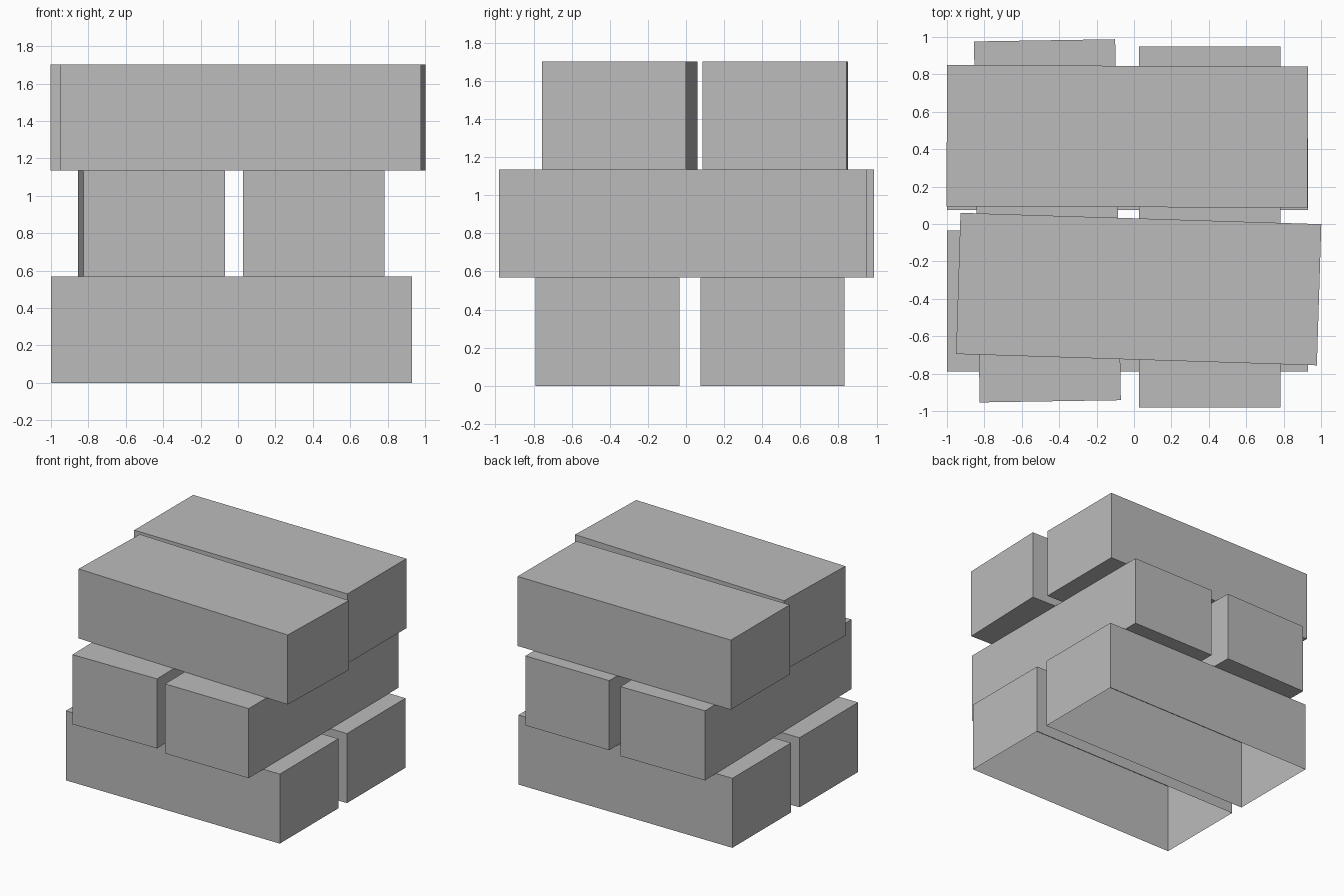
import bpy, bmesh, math
from mathutils import Matrix

cube = bpy.data.objects.get("Cube")
if cube:
    bpy.data.objects.remove(cube, do_unlink=True)

# Plain grey material
grey = bpy.data.materials.new("plain grey")
grey.use_nodes = True
grey.diffuse_color = (0.5, 0.5, 0.5, 1)
grey.node_tree.nodes["Principled BSDF"].inputs["Base Color"].default_value = (0.5, 0.5, 0.5, 1)

LENGTH, WIDTH, HEIGHT = 1.93, 0.755, 0.567


def block(name, x, y, layer, angle, open_bottom=False):
    """One long block, turned about z and resting on the given layer."""
    bm = bmesh.new()
    bmesh.ops.create_cube(bm, size=1, matrix=Matrix.Diagonal((LENGTH, WIDTH, HEIGHT, 1)))
    if open_bottom:
        bm.normal_update()
        under = [f for f in bm.faces if f.normal.z < -0.5]
        bmesh.ops.delete(bm, geom=under, context='FACES_ONLY')
    mesh = bpy.data.meshes.new(name)
    bm.to_mesh(mesh)
    bm.free()
    mesh.materials.append(grey)
    ob = bpy.data.objects.new(name, mesh)
    ob.location = (x, y, (layer + 0.5) * HEIGHT)
    ob.rotation_euler.z = math.radians(angle)
    bpy.context.collection.objects.link(ob)


# Bottom layer, hollow underneath
block("bottom_front_block", -0.035, -0.412, 0, 0, True)
block("bottom_back_block", -0.035, 0.453, 0, 0, True)

# Middle layer, laid crosswise
block("middle_left_block", 0.405, -0.015, 1, 90)
block("middle_right_block", -0.463, 0.017, 1, 90.9)

# Top layer, laid slightly askew
block("top_front_block", 0.025, -0.348, 2, -1.8)
block("top_back_block", -0.036, 0.468, 2, -0.25)
